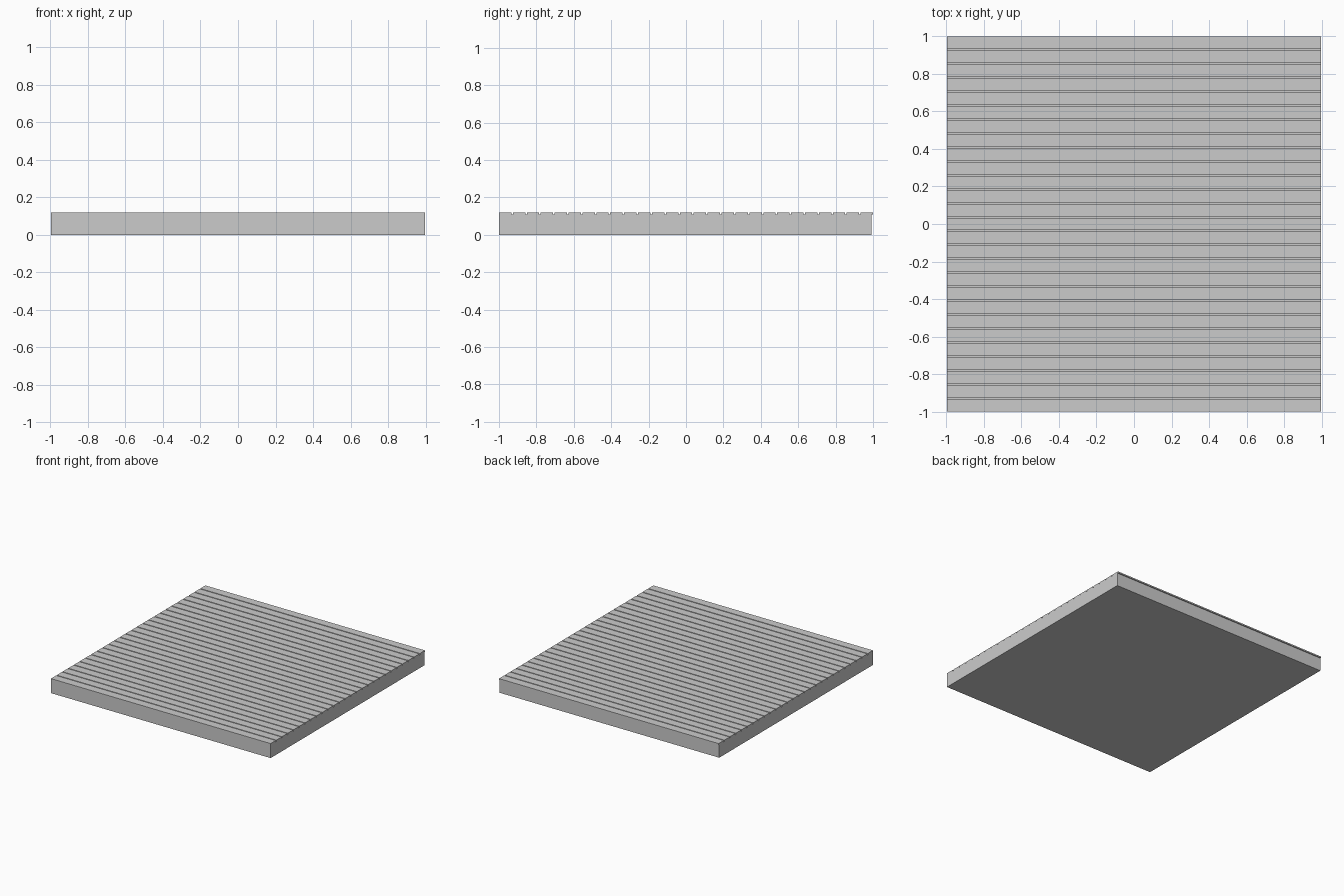
import bpy

if "Cube" in bpy.data.objects:
    bpy.data.objects.remove(bpy.data.objects["Cube"])

WIDTH = 1.992        # slab size in x and y
HEIGHT = 0.119       # total height
BOARD_T = 0.011      # board thickness
COUNT = 27           # number of boards
GAP = 0.008          # gap between boards
BOARD_W = (2 - GAP * (COUNT - 1)) / COUNT


def box(name, size, centre):
    bpy.ops.mesh.primitive_cube_add(size=1, location=centre)
    ob = bpy.context.object
    ob.name = name
    ob.scale = size
    bpy.ops.object.transform_apply(location=False, rotation=False, scale=True)
    return ob


# Solid base, flush with the front boards and stopping just short of the back edge
base_h = HEIGHT - BOARD_T
box("deck_base", (WIDTH, WIDTH, base_h), (0, -1 + WIDTH / 2, base_h / 2))

# Deck boards running along x, repeated from front to back; the last overhangs slightly
boards = box("deck_boards", (WIDTH, BOARD_W, BOARD_T),
             (0, -1 + BOARD_W / 2, HEIGHT - BOARD_T / 2))
arr = boards.modifiers.new("repeat", 'ARRAY')
arr.count = COUNT
arr.use_relative_offset = False
arr.use_constant_offset = True
arr.constant_offset_displace = (0, BOARD_W + GAP, 0)
